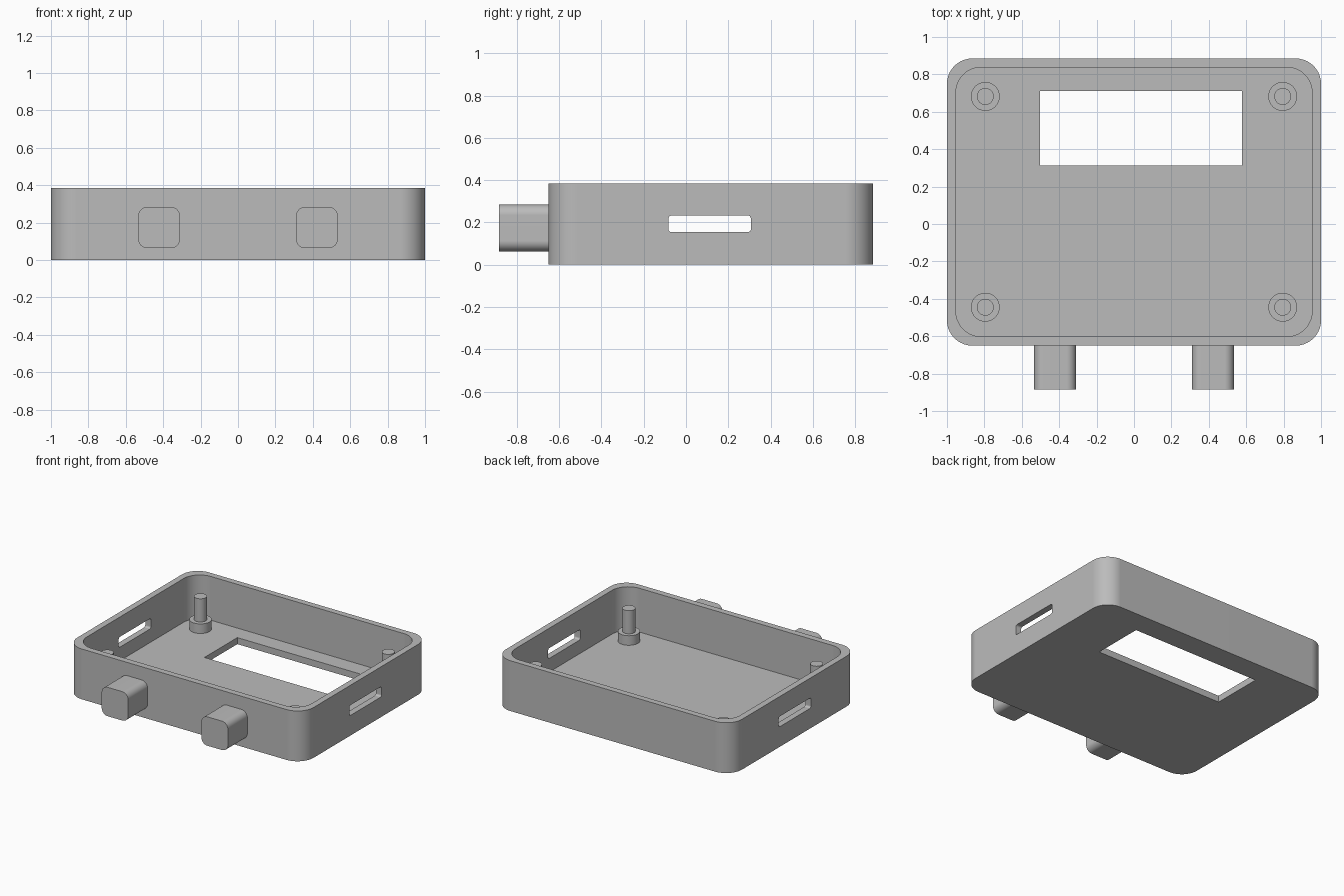
import bpy, bmesh, math
from mathutils import Matrix, Vector

cube = bpy.data.objects.get("Cube")
if cube:
    bpy.data.objects.remove(cube, do_unlink=True)

grey = bpy.data.materials.new("grey plastic")
grey.use_nodes = True
grey.diffuse_color = (0.5, 0.5, 0.5, 1)
grey.node_tree.nodes["Principled BSDF"].inputs["Base Color"].default_value = (0.5, 0.5, 0.5, 1)


def rounded_outline(u0, u1, v0, v1, radius, steps=10):
    """Counter-clockwise rounded rectangle; radius 0 gives sharp corners."""
    corners = [(u1, v1, -1, -1), (u0, v1, 1, -1), (u0, v0, 1, 1), (u1, v0, -1, 1)]
    if radius == 0:
        return [(u, v) for u, v, _, _ in corners]
    points = []
    for i, (u, v, su, sv) in enumerate(corners):
        for s in range(steps + 1):
            a = math.pi / 2 * (i + s / steps)
            points.append((u + su * radius + radius * math.cos(a),
                           v + sv * radius + radius * math.sin(a)))
    return points


def prism(name, outline, start, end, axis="z"):
    """Extrude an outline from start to end along an axis."""
    place = {"z": lambda u, v, w: (u, v, w),
             "y": lambda u, v, w: (u, w, v),
             "x": lambda u, v, w: (w, u, v)}[axis]
    bm = bmesh.new()
    face = bm.faces.new([bm.verts.new(place(u, v, start)) for u, v in outline])
    top = bmesh.ops.extrude_face_region(bm, geom=[face])["geom"]
    shift = Vector(place(0, 0, end - start))
    bmesh.ops.translate(bm, vec=shift, verts=[g for g in top if isinstance(g, bmesh.types.BMVert)])
    bmesh.ops.recalc_face_normals(bm, faces=bm.faces)
    return add_object(name, bm)


def add_object(name, bm):
    mesh = bpy.data.meshes.new(name)
    bm.to_mesh(mesh)
    bm.free()
    mesh.materials.append(grey)
    obj = bpy.data.objects.new(name, mesh)
    bpy.context.collection.objects.link(obj)
    return obj


def select(obj):
    bpy.ops.object.select_all(action="DESELECT")
    obj.select_set(True)
    bpy.context.view_layer.objects.active = obj


def cut(obj, cutter):
    mod = obj.modifiers.new("cut", "BOOLEAN")
    mod.operation, mod.solver, mod.object = "DIFFERENCE", "EXACT", cutter
    select(obj)
    bpy.ops.object.modifier_apply(modifier=mod.name)
    bpy.data.objects.remove(cutter, do_unlink=True)


def smooth(obj):
    select(obj)
    bpy.ops.object.shade_smooth_by_angle(angle=math.radians(30))
    obj.modifiers.new("flat sides", "WEIGHTED_NORMAL").keep_sharp = True


# Open tray with rounded corners
FLOOR = 0.05
case = prism("case", rounded_outline(-1, 1, -0.65, 0.885, 0.135), 0, 0.385)
cut(case, prism("cavity_cutter", rounded_outline(-0.952, 0.952, -0.602, 0.838, 0.135), FLOOR, 0.6))

# Screen window in the floor and a slot through both side walls
cut(case, prism("window_cutter", rounded_outline(-0.503, 0.577, 0.313, 0.71, 0), -0.2, 0.2))
cut(case, prism("slot_cutter", rounded_outline(-0.083, 0.307, 0.154, 0.233, 0.015, 4), -1.2, 1.2, "x"))
smooth(case)

# Two rounded square buttons on the front wall
for side, x in (("right", -0.422), ("left", 0.422)):
    outline = rounded_outline(x - 0.112, x + 0.112, 0.063, 0.284, 0.05)
    smooth(prism(side + "_button", outline, -0.885, -0.64, "y"))


# Corner posts: a wide boss carrying a thin pin
def cylinder(name, x, y, radius, bottom, top):
    bm = bmesh.new()
    bmesh.ops.create_cone(bm, cap_ends=True, segments=40, radius1=radius, radius2=radius,
                          depth=top - bottom,
                          matrix=Matrix.Translation((x, y, (top + bottom) / 2)))
    smooth(add_object(name, bm))


for side, x in (("right", -0.795), ("left", 0.795)):
    for end, y in (("front", -0.445), ("back", 0.682)):
        cylinder(f"{end}_{side}_boss", x, y, 0.077, FLOOR - 0.01, 0.123)
        cylinder(f"{end}_{side}_pin", x, y, 0.045, 0.11, 0.3)
